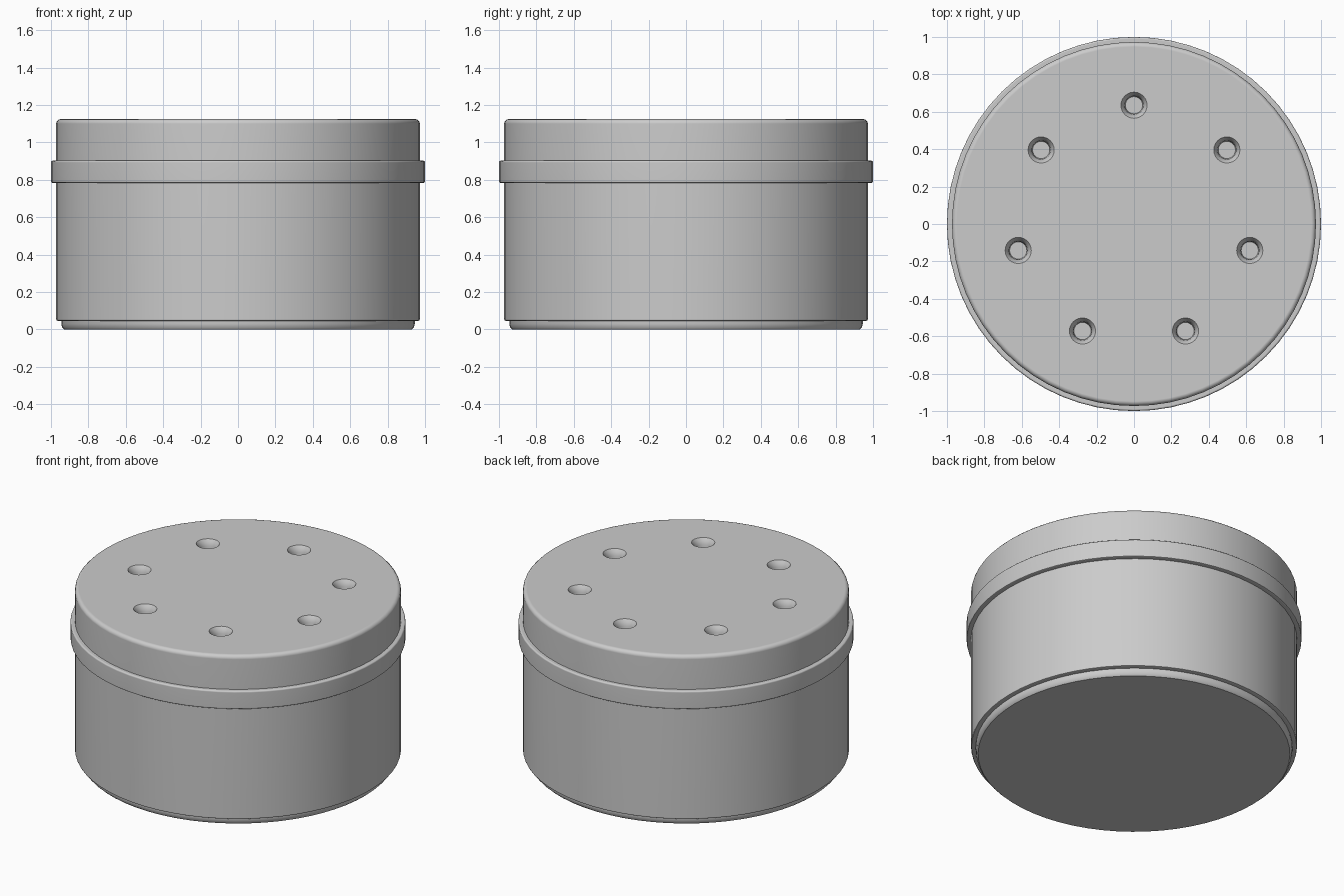
import bpy, bmesh, math

if "Cube" in bpy.data.objects:
    bpy.data.objects.remove(bpy.data.objects["Cube"], do_unlink=True)

SEGMENTS = 64

# Single plain grey
grey = bpy.data.materials.new("plain grey")
grey.use_nodes = True
colour = (0.6, 0.6, 0.6, 1)
grey.diffuse_color = colour
grey.node_tree.nodes["Principled BSDF"].inputs["Base Color"].default_value = colour


def lathe(name, profile, segments=SEGMENTS, centre=(0, 0)):
    """Closed solid of revolution from (radius, height) points, bottom to top."""
    bm = bmesh.new()
    rings = []
    for r, z in profile:
        angles = [2 * math.pi * i / segments for i in range(segments)]
        rings.append([bm.verts.new((r * math.cos(a), r * math.sin(a), z)) for a in angles])
    for low, high in zip(rings, rings[1:]):
        for i in range(segments):
            j = (i + 1) % segments
            bm.faces.new((low[i], low[j], high[j], high[i]))
    bm.faces.new(rings[0][::-1])
    bm.faces.new(rings[-1])
    mesh = bpy.data.meshes.new(name)
    bm.to_mesh(mesh)
    bm.free()
    mesh.materials.append(grey)
    obj = bpy.data.objects.new(name, mesh)
    obj.location = (centre[0], centre[1], 0)
    bpy.context.collection.objects.link(obj)
    return obj


def fillet(r, z, size, steps=3):
    """Rounded top edge: from the wall at radius r in to the cap at height z."""
    arc = [math.pi / 2 * i / steps for i in range(steps + 1)]
    return [(r - size + size * math.cos(a), z - size + size * math.sin(a)) for a in arc]


def finish(obj):
    bpy.ops.object.select_all(action="DESELECT")
    obj.select_set(True)
    bpy.context.view_layer.objects.active = obj
    for mod in list(obj.modifiers):
        bpy.ops.object.modifier_apply(modifier=mod.name)
    bpy.ops.object.shade_smooth_by_angle(angle=math.radians(35))
    obj.modifiers.new("even shading", "WEIGHTED_NORMAL").keep_sharp = True


# Foot, body and raised band
foot = lathe("foot", [(0.93, 0), (0.94, 0.01), (0.945, 0.03), (0.945, 0.06)])
body = lathe("body", [(0.962, 0.045), (0.97, 0.049), (0.973, 0.057), (0.973, 0.8)])
band = lathe("raised_band", [(0.992, 0.783), (0.998, 0.787), (1.0, 0.795)]
             + fillet(1.0, 0.903, 0.01))

# Lid with a rounded upper edge
lid = lathe("lid", [(0.973, 0.89)] + fillet(0.973, 1.125, 0.025))

# Seven flared holes in a circle
cutters = []
for k in range(7):
    a = math.pi / 2 + 2 * math.pi * k / 7
    cutter = lathe("hole_cutter", [(0.046, 1.04), (0.05, 1.085), (0.058, 1.108),
                                   (0.07, 1.125), (0.077, 1.135)], 24,
                   (0.635 * math.cos(a), 0.635 * math.sin(a)))
    cutter.hide_render = True
    cutters.append(cutter)
    cut = lid.modifiers.new("hole", "BOOLEAN")
    cut.operation = "DIFFERENCE"
    cut.solver = "EXACT"
    cut.object = cutter

bpy.context.view_layer.update()
for part in (foot, body, band, lid):
    finish(part)
for cutter in cutters:
    bpy.data.objects.remove(cutter, do_unlink=True)
